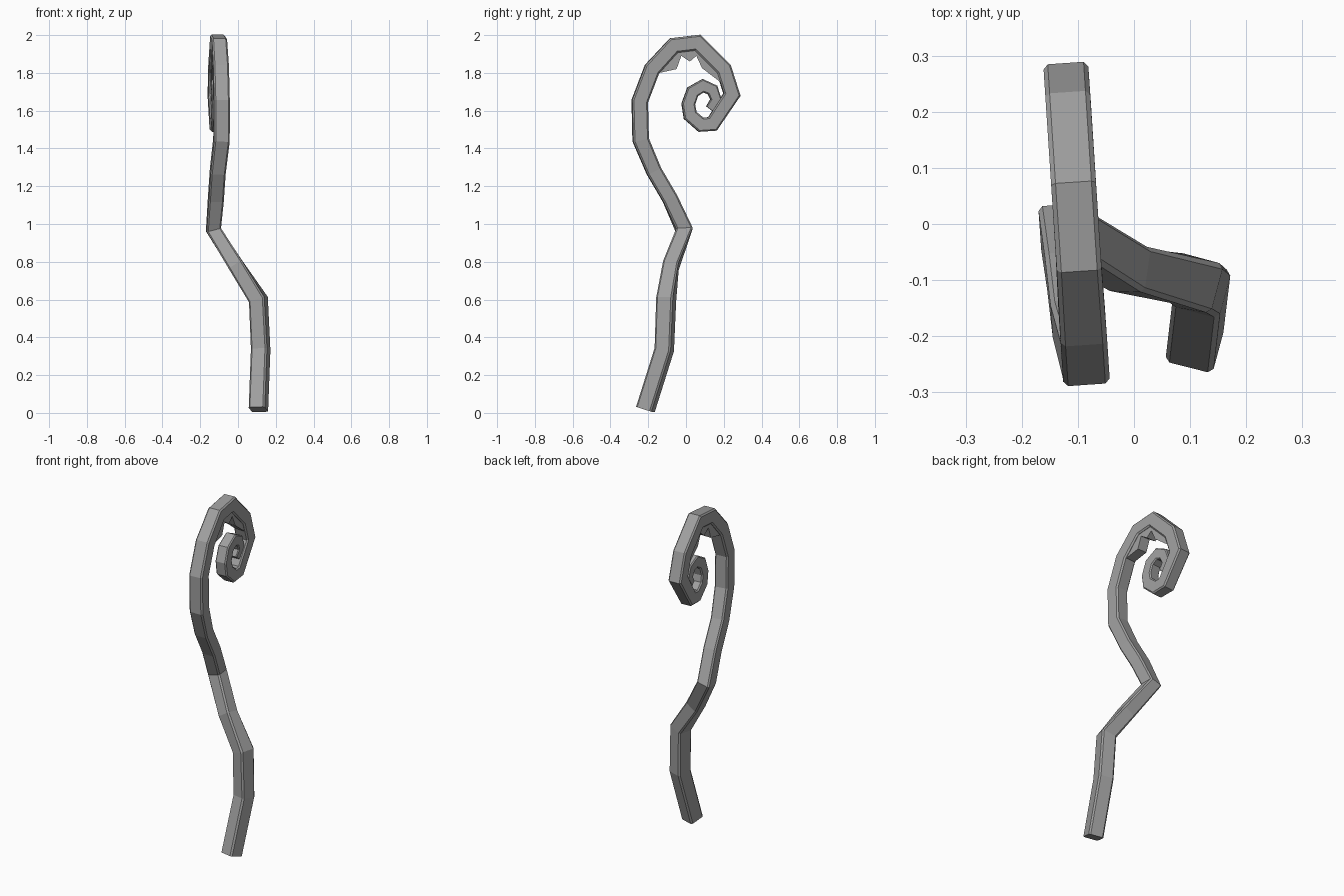
import bpy, bmesh, math
from mathutils import Vector

cube = bpy.data.objects.get("Cube")
if cube:
    bpy.data.objects.remove(cube)

grey = bpy.data.materials.new("staff grey")
grey.use_nodes = True
GREY = (0.35, 0.35, 0.35, 1)
grey.diffuse_color = GREY
grey.node_tree.nodes["Principled BSDF"].inputs["Base Color"].default_value = GREY


def finish(name, bm):
    bmesh.ops.recalc_face_normals(bm, faces=bm.faces)
    mesh = bpy.data.meshes.new(name)
    bm.to_mesh(mesh)
    bm.free()
    mesh.materials.append(grey)
    obj = bpy.data.objects.new(name, mesh)
    bpy.context.collection.objects.link(obj)
    return obj


def head_x(y):
    # the crook lies in a slightly turned upright plane
    return -0.103 - 0.065 * y


def sweep(name, path, chamfer=0.2):
    """Sweep a chamfered square along (point, width, turn) stations."""
    bm = bmesh.new()
    rings = []
    pts = [Vector(p[0]) for p in path]
    for i, (_, width, turn) in enumerate(path):
        before = (pts[i] - pts[max(i - 1, 0)]).normalized()
        after = (pts[min(i + 1, len(pts) - 1)] - pts[i]).normalized()
        tangent = (before + after).normalized()
        side = Vector((math.cos(turn), math.sin(turn), 0))
        side = (side - tangent * side.dot(tangent)).normalized()
        normal = tangent.cross(side)
        mitre = 1.0
        if 0 < i < len(pts) - 1:
            mitre = min(1 / max(tangent.dot(after), 0.1), 1.2)
        h = width / 2
        c = h * (1 - chamfer)
        outline = [(h, -c), (h, c), (c, h), (-c, h), (-h, c), (-h, -c), (-c, -h), (c, -h)]
        rings.append([bm.verts.new(pts[i] + side * a + normal * b * mitre) for a, b in outline])
    for low, high in zip(rings, rings[1:]):
        for k in range(8):
            m = (k + 1) % 8
            bm.faces.new((low[k], low[m], high[m], high[k]))
    bm.faces.new(rings[0])
    bm.faces.new(rings[-1])
    return finish(name, bm)


# Crooked shaft, from the foot up to the bend
low_turn, head_turn = math.radians(-15), math.radians(4)
shaft = [
    ((0.108, -0.215, 0.018), 0.088, low_turn),
    ((0.120, -0.115, 0.335), 0.088, low_turn),
    ((0.108, -0.105, 0.600), 0.088, low_turn),
    ((-0.010, -0.080, 0.780), 0.082, math.radians(-8)),
    ((-0.130, -0.010, 0.970), 0.078, head_turn),
    ((-0.117, -0.085, 1.135), 0.08, head_turn),
    ((-0.107, -0.170, 1.280), 0.08, head_turn),
]
# Arch and tapering spiral as (y, z, depth across the curve)
curl = [
    (-0.24, 1.445, 0.083), (-0.245, 1.65, 0.083), (-0.18, 1.82, 0.083),
    (-0.065, 1.945, 0.08), (0.06, 1.96, 0.08), (0.20, 1.82, 0.08),
    (0.243, 1.685, 0.08), (0.14, 1.53, 0.075), (0.08, 1.525, 0.072),
    (0.022, 1.575, 0.07), (0.012, 1.635, 0.068), (0.035, 1.70, 0.066),
    (0.09, 1.732, 0.064), (0.14, 1.71, 0.06), (0.16, 1.655, 0.055),
    (0.125, 1.61, 0.045),
]
sweep("staff", shaft + [((head_x(y), y, z), w, head_turn) for y, z, w in curl])

# Jagged web tucked under the arch
web = [
    (-0.20, 1.80), (-0.14, 1.80), (-0.05, 1.82), (-0.025, 1.89), (0.02, 1.86),
    (0.055, 1.89), (0.085, 1.825), (0.19, 1.745), (0.20, 1.81), (0.06, 1.95), (-0.06, 1.94),
]
bm = bmesh.new()
half = 0.03
sides = [[bm.verts.new((head_x(y) + s * half, y, z)) for y, z in web] for s in (-1, 1)]
for i in range(len(web)):
    j = (i + 1) % len(web)
    bm.faces.new((sides[0][i], sides[0][j], sides[1][j], sides[1][i]))
for ring in sides:
    bm.faces.new(ring)
finish("jagged_web", bm)
